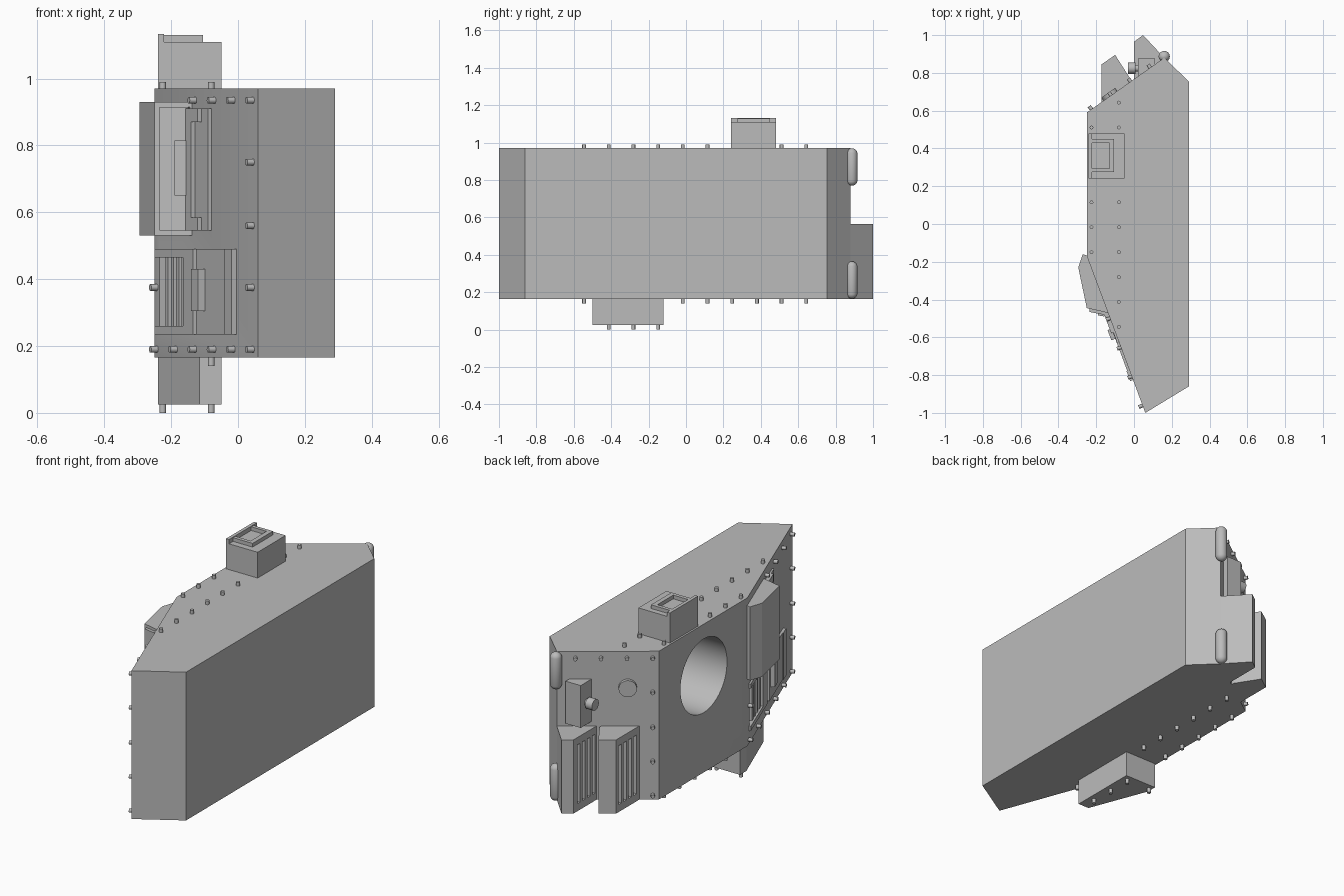
import bpy, bmesh, math
from mathutils import Vector

cube = bpy.data.objects.get("Cube")
if cube:
    bpy.data.objects.remove(cube)

GREY = (0.5, 0.5, 0.5, 1)
metal = bpy.data.materials.new("grey_metal")
metal.use_nodes = True
metal.diffuse_color = GREY
metal.node_tree.nodes["Principled BSDF"].inputs["Base Color"].default_value = GREY

BOTTOM, TOP = 0.165, 0.97
SIDE = -0.25


def finish(name, bm, smooth=False):
    bmesh.ops.recalc_face_normals(bm, faces=bm.faces)
    mesh = bpy.data.meshes.new(name)
    bm.to_mesh(mesh)
    bm.free()
    mesh.materials.append(metal)
    ob = bpy.data.objects.new(name, mesh)
    bpy.context.collection.objects.link(ob)
    if smooth:
        shade(ob)
    return ob


def shade(ob):
    bpy.ops.object.select_all(action='DESELECT')
    ob.select_set(True)
    bpy.context.view_layer.objects.active = ob
    bpy.ops.object.shade_smooth_by_angle(angle=math.radians(35))


def add_prism(bm, points, z0, z1):
    base = bm.faces.new([bm.verts.new((x, y, z0)) for x, y in points])
    geo = bmesh.ops.extrude_face_region(bm, geom=[base])["geom"]
    bmesh.ops.translate(bm, vec=(0, 0, z1 - z0),
                        verts=[v for v in geo if isinstance(v, bmesh.types.BMVert)])


def prism(name, points, z0, z1):
    bm = bmesh.new()
    add_prism(bm, points, z0, z1)
    return finish(name, bm)


def rect(x0, x1, y0, y1):
    return [(x0, y0), (x1, y0), (x1, y1), (x0, y1)]


def add_cylinder(bm, start, axis, radius, length, sides=12):
    axis = Vector(axis).normalized()
    mat = axis.to_track_quat('Z', 'Y').to_matrix().to_4x4()
    mat.translation = Vector(start) + axis * length / 2
    bmesh.ops.create_cone(bm, cap_ends=True, segments=sides, radius1=radius,
                          radius2=radius, depth=length, matrix=mat)


def cylinder(name, *args, sides=32):
    bm = bmesh.new()
    add_cylinder(bm, *args, sides=sides)
    return finish(name, bm, True)


def bolts(name, starts, axis, radius=0.01, length=0.02):
    bm = bmesh.new()
    for p in starts:
        add_cylinder(bm, p, axis, radius, length)
    return finish(name, bm, True)


def cut(ob, cutters):
    for c in cutters:
        c.hide_render = True
        mod = ob.modifiers.new("cut", 'BOOLEAN')
        mod.operation, mod.solver, mod.object = 'DIFFERENCE', 'EXACT', c
    graph = bpy.context.evaluated_depsgraph_get()
    mesh = bpy.data.meshes.new_from_object(ob.evaluated_get(graph))
    ob.modifiers.clear()
    ob.data = mesh
    for c in cutters:
        bpy.data.objects.remove(c)


class Wall:
    """Slanted vertical wall: s runs along it, d points out of it."""
    def __init__(self, a, b):
        self.a = Vector(a)
        self.u = (Vector(b) - self.a).normalized()
        self.n = Vector((self.u.y, -self.u.x))
        if self.n.x > 0:
            self.n = -self.n

    def at(self, s, d=0, z=None):
        p = self.a + self.u * s + self.n * d
        return tuple(p) if z is None else (p.x, p.y, z)

    def s(self, x):
        return (x - self.a.x) / self.u.x

    def panel(self, name, x0, x1, z0, z1, d0, d1):
        s0, s1 = self.s(x0), self.s(x1)
        pts = [self.at(s0, d0), self.at(s1, d0), self.at(s1, d1), self.at(s0, d1)]
        return prism(name, pts, z0, z1)


front = Wall((SIDE, -0.17), (0.06, -1.0))
back = Wall((SIDE, 0.59), (0.16, 0.88))

# Main hull with round port and grille recess
hull = prism("hull", [(0.06, -1.0), (0.29, -0.86), (0.29, 0.755), (0.16, 0.88),
                      (SIDE, 0.59), (SIDE, -0.17)], BOTTOM, TOP)
cut(hull, [cylinder("port_cutter", (-0.4, 0.205, 0.69), (1, 0, 0), 0.2, 0.55, sides=64),
           front.panel("grille_cutter", -0.235, -0.155, 0.26, 0.465, -0.04, 0.05)])
shade(hull)

# Front wall grille with frame and slats
for i in range(4):
    x = -0.217 + i * 0.016
    front.panel("grille_slat", x, x + 0.008, 0.26, 0.465, -0.04, 0)
for n, x0, x1, z0, z1 in (("top", -0.24, -0.145, 0.465, 0.49), ("bottom", -0.24, -0.145, 0.235, 0.26),
                          ("inner", -0.155, -0.145, 0.26, 0.465), ("outer", -0.145, -0.125, 0.235, 0.49)):
    front.panel("grille_frame_" + n, x0, x1, z0, z1, 0, 0.01)

# Front wall access door with handle and hinge
front.panel("access_door", -0.115, -0.025, 0.235, 0.49, 0, 0.012)
front.panel("door_hinge", -0.025, -0.005, 0.235, 0.49, 0, 0.016)
front.panel("door_handle", -0.108, -0.088, 0.305, 0.43, 0, 0.034)

# Upper hatch housing on the front wall
prism("hatch_housing", [(-0.24, -0.17), (-0.272, -0.16), (-0.295, -0.23), (SIDE, -0.445),
                        (-0.14, -0.47), (-0.12, -0.48)], 0.53, 0.93)
prism("hatch_face", [(-0.235, -0.44), (-0.235, -0.466), (-0.15, -0.482), (-0.14, -0.46)],
      0.545, 0.915)
prism("hatch_grip", [(-0.19, -0.46), (-0.19, -0.484), (-0.155, -0.49), (-0.155, -0.47)],
      0.65, 0.815)
front.panel("hatch_plate", -0.145, -0.08, 0.545, 0.91, 0, 0.01)
front.panel("hatch_bracket_spine", -0.145, -0.12, 0.545, 0.91, 0, 0.022)
for z in (0.545, 0.87):
    front.panel("hatch_bracket_arm", -0.12, -0.1, z, z + 0.04, 0, 0.022)

# Front wall bolts
rows = (0.19, 0.375, 0.56, 0.75, 0.935)
xs = [-0.242 + 0.0575 * i for i in range(6)]
spots = [(x, rows[0]) for x in xs] + [(x, rows[-1]) for x in xs[2:]]
spots += [(xs[-1], z) for z in rows[1:-1]] + [(xs[0], rows[1])]
bolts("front_bolts", [front.at(front.s(x), 0, z) for x, z in spots], (*front.n, 0), 0.01, 0.022)

# Back wall bolts and round cap
spots = [(0.03, z) for z in rows] + [(0.03 + 0.127 * i, rows[-1]) for i in range(1, 4)]
bolts("back_bolts", [back.at(s, 0, z) for s, z in spots], (*back.n, 0))
cylinder("round_cap", back.at(0.153, 0, 0.775), (*back.n, 0), 0.045, 0.02)

# Control box with knob
prism("control_box", [(0.02, 0.875), (0.11, 0.875), (0.11, 0.82), (0.02, 0.76)], 0.59, 0.82)
cylinder("knob_stem", (0.03, 0.825, 0.71), (-1, 0, 0), 0.018, 0.035)
cylinder("knob", (0.007, 0.825, 0.71), (-1, 0, 0), 0.03, 0.04)

# Vented boxes on the back wall
vents = (("inner_vent_box", 0.0, 0.76,
          [(0.0, 0.74), (0.0, 0.965), (0.048, 1.0), (0.16, 0.88), (0.14, 0.84)]),
         ("outer_vent_box", -0.172, 0.65,
          [(-0.172, 0.62), (-0.172, 0.845), (-0.1, 0.895), (-0.02, 0.77), (-0.02, 0.73)]))
for name, x, y0, outline in vents:
    box = prism(name, outline, BOTTOM, 0.565)
    slots = []
    for i in range(4):
        y = y0 + 0.02 + i * 0.043
        slots.append(prism("slot_cutter", rect(x - 0.05, x + 0.02, y, y + 0.024), 0.205, 0.525))
    cut(box, slots)

# Rounded corner rods
for name, z in (("lower_rod", BOTTOM), ("upper_rod", TOP - 0.2)):
    bm = bmesh.new()
    bmesh.ops.create_uvsphere(bm, u_segments=24, v_segments=9, radius=0.03)
    for v in bm.verts:
        v.co += Vector((0.16, 0.887, z + (0.17 if v.co.z > 0 else 0.03)))
    finish(name, bm, True)

# Top box with raised frame
prism("top_box", rect(-0.24, -0.05, 0.24, 0.48), TOP - 0.01, 1.11)
prism("top_box_lip", rect(-0.24, -0.222, 0.24, 0.48), 1.11, 1.133)
bm = bmesh.new()
for r in (rect(-0.13, -0.105, 0.275, 0.45), rect(-0.222, -0.13, 0.275, 0.295),
          rect(-0.222, -0.13, 0.43, 0.45)):
    add_prism(bm, r, 1.11, 1.13)
finish("top_box_frame", bm)

# Bottom box
prism("bottom_box", [(-0.05, -0.5), (-0.115, -0.5), (-0.24, -0.175), (-0.24, -0.12),
                     (-0.05, -0.12)], 0.025, BOTTOM + 0.01)

# Bolt rows on the top and bottom
top_spots, bottom_spots = [], []
for i in range(10):
    y = -0.545 + 0.132 * i
    for x in (-0.08, -0.225):
        if x < -0.2 and (i < 3 or i > 8):
            continue
        if i not in (6, 7):
            top_spots.append((x, y, TOP))
        bottom_spots.append((x, y, 0.025 if i in (1, 2, 3) else BOTTOM))
bolts("top_bolts", top_spots, (0, 0, 1))
bolts("bottom_bolts", bottom_spots, (0, 0, -1), 0.01, 0.025)
